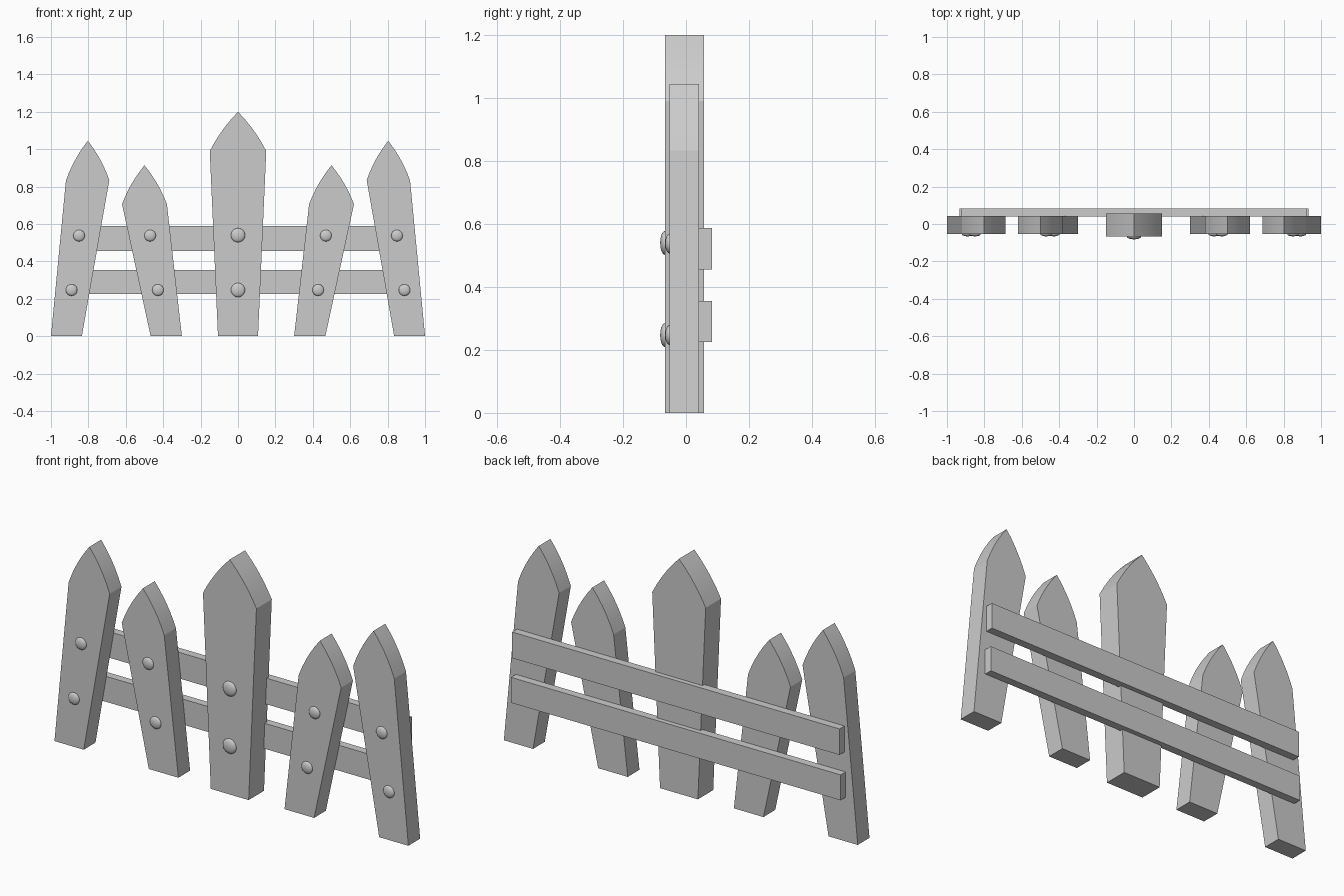
import bpy, bmesh, math
from mathutils import Vector

if "Cube" in bpy.data.objects:
    bpy.data.objects.remove(bpy.data.objects["Cube"])


def finish(name, bm, smooth=True):
    bmesh.ops.recalc_face_normals(bm, faces=bm.faces)
    me = bpy.data.meshes.new(name)
    bm.to_mesh(me)
    bm.free()
    ob = bpy.data.objects.new(name, me)
    bpy.context.collection.objects.link(ob)
    if smooth:
        bpy.ops.object.select_all(action='DESELECT')
        bpy.context.view_layer.objects.active = ob
        ob.select_set(True)
        bpy.ops.object.shade_smooth_by_angle(angle=math.radians(15))
    return ob


def arc(a, b, bulge, n=5):
    # gently bowed edge from a to b, bulging to the right of travel
    a, b = Vector(a), Vector(b)
    d = (b - a).normalized()
    out = Vector((d.y, -d.x)) * bulge
    return [a.lerp(b, i / n) + out * (4 * i / n * (1 - i / n)) for i in range(n)]


def picket(name, bl, br, right, tip, left, y0, y1, sign=1):
    # profile runs counter-clockwise: foot, right shoulder, tip, left shoulder
    pts = [Vector(bl), Vector(br)] + arc(right, tip, 0.010) + arc(tip, left, 0.010) + [Vector(left)]
    bm = bmesh.new()
    face = bm.faces.new([bm.verts.new((sign * p.x, y0, p.y)) for p in pts])
    ext = bmesh.ops.extrude_face_region(bm, geom=[face])
    for v in ext['geom']:
        if isinstance(v, bmesh.types.BMVert):
            v.co.y = y1
    return finish(name, bm)


def nail(name, x, z, r, y, depth):
    # flattened dome head
    bm = bmesh.new()
    bmesh.ops.create_uvsphere(bm, u_segments=20, v_segments=12, radius=1)
    for v in bm.verts:
        v.co = Vector((x + v.co.x * r, y - v.co.z * depth, z + v.co.y * r))
    ob = finish(name, bm, False)
    for p in ob.data.polygons:
        p.use_smooth = True


def rail(name, half, z0, z1):
    bm = bmesh.new()
    bmesh.ops.create_cube(bm, size=1)
    for v in bm.verts:
        v.co = Vector((v.co.x * 2 * half, 0.0615 + v.co.y * 0.041,
                       (z0 + z1) / 2 + v.co.z * (z1 - z0)))
    finish(name, bm, False)


# centre picket
picket("centre_picket", (-0.107, 0), (0.107, 0), (0.151, 0.99), (0, 1.2),
       (-0.151, 0.99), -0.067, 0.057)
for z in (0.54, 0.247):
    nail("centre_nail", 0, z, 0.038, -0.067, 0.015)

# leaning pickets and their nails, mirrored left and right
for side, s in (("left", 1), ("right", -1)):
    picket(side + "_outer_picket", (-1, 0), (-0.835, 0), (-0.688, 0.835),
           (-0.803, 1.045), (-0.92, 0.833), -0.053, 0.042, s)
    picket(side + "_inner_picket", (-0.467, 0), (-0.30, 0), (-0.38, 0.706),
           (-0.50, 0.914), (-0.62, 0.706), -0.053, 0.042, s)
    for x, z in ((-0.85, 0.538), (-0.89, 0.247), (-0.47, 0.538), (-0.428, 0.247)):
        nail(side + "_nail", s * x, z, 0.031, -0.053, 0.013)

# back rails
rail("upper_rail", 0.925, 0.455, 0.588)
rail("lower_rail", 0.932, 0.225, 0.355)
